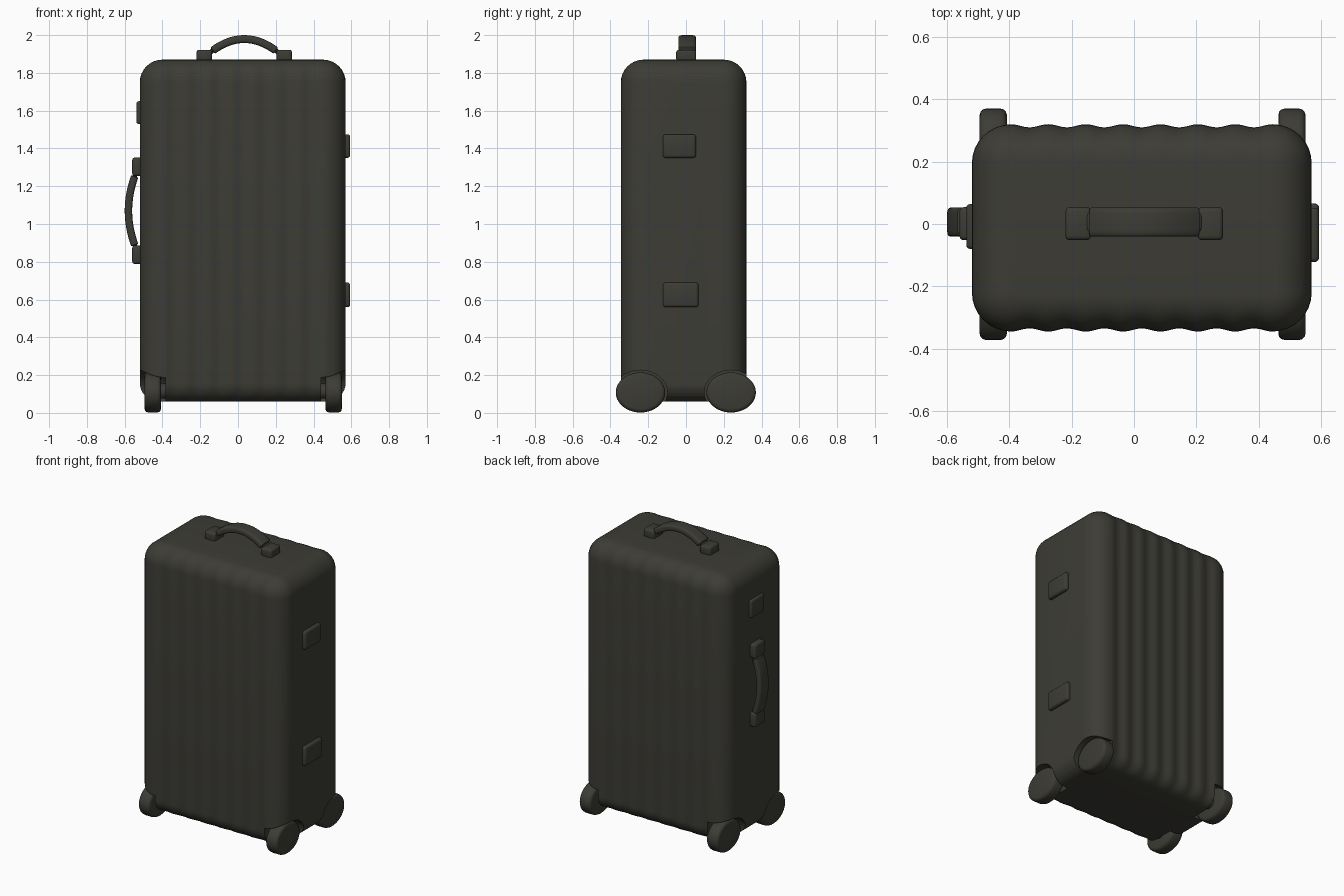
import bpy, bmesh, math
from mathutils import Matrix, Vector

if "Cube" in bpy.data.objects:
    bpy.data.objects.remove(bpy.data.objects["Cube"])

shell = bpy.data.materials.new("dark olive grey")
shell.diffuse_color = (0.046, 0.045, 0.036, 1)
shell.use_nodes = True
shell.node_tree.nodes["Principled BSDF"].inputs["Base Color"].default_value = shell.diffuse_color


def finish(name, bm, matrix=Matrix(), bevel=0.0, angle=35):
    bmesh.ops.recalc_face_normals(bm, faces=bm.faces)
    if bevel:
        bmesh.ops.bevel(bm, geom=[e for e in bm.edges if e.calc_face_angle(0) > 0.9],
                        offset=bevel, segments=3, profile=0.5, affect='EDGES')
    bm.transform(matrix)
    me = bpy.data.meshes.new(name)
    bm.to_mesh(me)
    bm.free()
    ob = bpy.data.objects.new(name, me)
    bpy.context.collection.objects.link(ob)
    me.materials.append(shell)
    smooth(ob, angle)
    return ob


def smooth(ob, angle=35):
    bpy.ops.object.select_all(action='DESELECT')
    ob.select_set(True)
    bpy.context.view_layer.objects.active = ob
    bpy.ops.object.shade_smooth_by_angle(angle=math.radians(angle))


def loft(bm, rings):
    loops = [[bm.verts.new(p) for p in ring] for ring in rings]
    n = len(loops[0])
    for a, b in zip(loops, loops[1:]):
        for i in range(n):
            bm.faces.new((a[i], a[(i + 1) % n], b[(i + 1) % n], b[i]))
    bm.faces.new(loops[0][::-1])
    bm.faces.new(loops[-1])


def box(name, lo, hi, bevel=0.012, matrix=Matrix()):
    lo, hi = Vector(lo), Vector(hi)
    bm = bmesh.new()
    bmesh.ops.create_cube(bm, size=1)
    bm.transform(Matrix.Translation((lo + hi) / 2) @ Matrix.Diagonal((*(hi - lo), 1)))
    return finish(name, bm, matrix, bevel)


def disc(name, x0, x1, y, z, ry, rz, bevel=0.0):
    # elliptical cylinder lying along x
    bm = bmesh.new()
    loft(bm, [[(x, y + ry * math.cos(a), z + rz * math.sin(a))
               for a in (math.tau * i / 40 for i in range(40))] for x in (x0, x1)])
    return finish(name, bm, bevel=bevel)


# Suitcase shell: ribbed rounded-rectangle sections stacked upward
X0, X1, Y0, Y1, Z0, Z1 = -0.52, 0.57, -0.345, 0.32, 0.06, 1.87
R, RIBS, DEPTH = 0.125, 7, 0.010


def section(z, inset, rib):
    r = R - inset
    ax, bx, ay, by = X0 + R, X1 - R, Y0 + R, Y1 - R
    pts = []
    corners = [(bx, by, 0), (ax, by, 90), (ax, ay, 180), (bx, ay, 270)]
    for k, (cx, cy, start) in enumerate(corners):
        for i in range(9):
            a = math.radians(start + i * 11.25)
            pts.append((cx + r * math.cos(a), cy + r * math.sin(a), z))
        if k in (0, 2):                      # ribbed back and front panels
            n, s = 84, 1 if k == 0 else -1
            for i in range(1, n):
                t = i / n
                g = DEPTH * rib * (0.5 - 0.5 * math.cos(math.tau * RIBS * t))
                pts.append((cx - s * t * (bx - ax), cy + s * (r - g), z))
    return pts


levels = []
for i in range(9):
    a = math.pi / 2 * i / 8
    levels.append((Z0 + 0.1 * (1 - math.cos(a)), 0.1 * (1 - math.sin(a)), math.sin(a)))
for i in range(9):
    a = math.pi / 2 * i / 8
    levels.append((Z1 - 0.12 * (1 - math.sin(a)), 0.12 * (1 - math.cos(a)), math.cos(a)))
bm = bmesh.new()
loft(bm, [section(*lv) for lv in levels])
body = finish("suitcase_shell", bm)

# Wheels, axles and the wheel wells cut from the shell
for side, xs, well in (("left", (-0.495, -0.408), (-0.7, -0.385)),
                       ("right", (0.463, 0.55), (0.44, 0.7))):
    for end, y in (("front", -0.241), ("back", 0.239)):
        cut = disc("well_cutter", *well, y, 0.108, 0.142, 0.118)
        cut.hide_render = True
        mod = body.modifiers.new("well", 'BOOLEAN')
        mod.operation, mod.object, mod.solver = 'DIFFERENCE', cut, 'EXACT'
        bpy.context.view_layer.objects.active = body
        bpy.ops.object.modifier_apply(modifier=mod.name)
        bpy.data.objects.remove(cut)
        disc(f"wheel_{end}_{side}", *xs, y, 0.108, 0.131, 0.106, 0.02)
        ax = (-0.43, -0.36) if side == "left" else (0.42, 0.49)
        disc(f"axle_{end}_{side}", *ax, y, 0.115, 0.04, 0.04)
smooth(body)


# Carry handles: two brackets and an arched grip with narrow ends
def handle(name, matrix, half, foot, foot_h, rise, low, thick):
    for s, tag in ((-1, "a"), (1, "b")):
        c = s * (half - foot / 2)
        box(f"{name}_bracket_{tag}", (c - foot / 2, -0.052, -0.01),
            (c + foot / 2, 0.054, foot_h), 0.014, matrix)
    span = half - foot * 0.75
    stations = [-1, -0.88, -0.86] + [-0.86 + 1.72 * i / 20 for i in range(1, 20)] + [0.86, 0.88, 1]
    rings = []
    for t in stations:
        slim = abs(t) > 0.87
        w, h = (0.03, thick * 0.3) if slim else (0.047, thick * 0.5)
        zc = low + (rise - low) * (1 - t * t) - thick / 2
        slope = math.atan(-2 * t * (rise - low) / span)
        ring = []
        for i in range(16):                  # soft rectangular cross-section
            a = math.tau * (i + 0.5) / 16
            u = math.copysign(abs(math.cos(a)) ** 0.35, math.cos(a)) * w
            v = math.copysign(abs(math.sin(a)) ** 0.5, math.sin(a)) * h
            ring.append((t * span - v * math.sin(slope), u + 0.006, zc + v * math.cos(slope)))
        rings.append(ring)
    bm = bmesh.new()
    loft(bm, rings)
    finish(name + "_grip", bm, matrix, angle=50)


handle("top_handle", Matrix.Translation((0.033, 0, Z1)),
       0.253, 0.082, 0.052, 0.13, 0.05, 0.042)
handle("side_handle", Matrix.Translation((X0, 0, 1.07)) @ Matrix.Rotation(-math.pi / 2, 4, 'Y'),
       0.282, 0.098, 0.04, 0.08, 0.036, 0.04)

# Side feet and latch
box("upper_side_foot", (0.55, -0.122, 1.35), (0.594, 0.052, 1.475), 0.014)
box("lower_side_foot", (0.55, -0.122, 0.56), (0.594, 0.066, 0.69), 0.014)
box("side_latch", (-0.538, -0.08, 1.53), (-0.50, 0.064, 1.65), 0.012)
